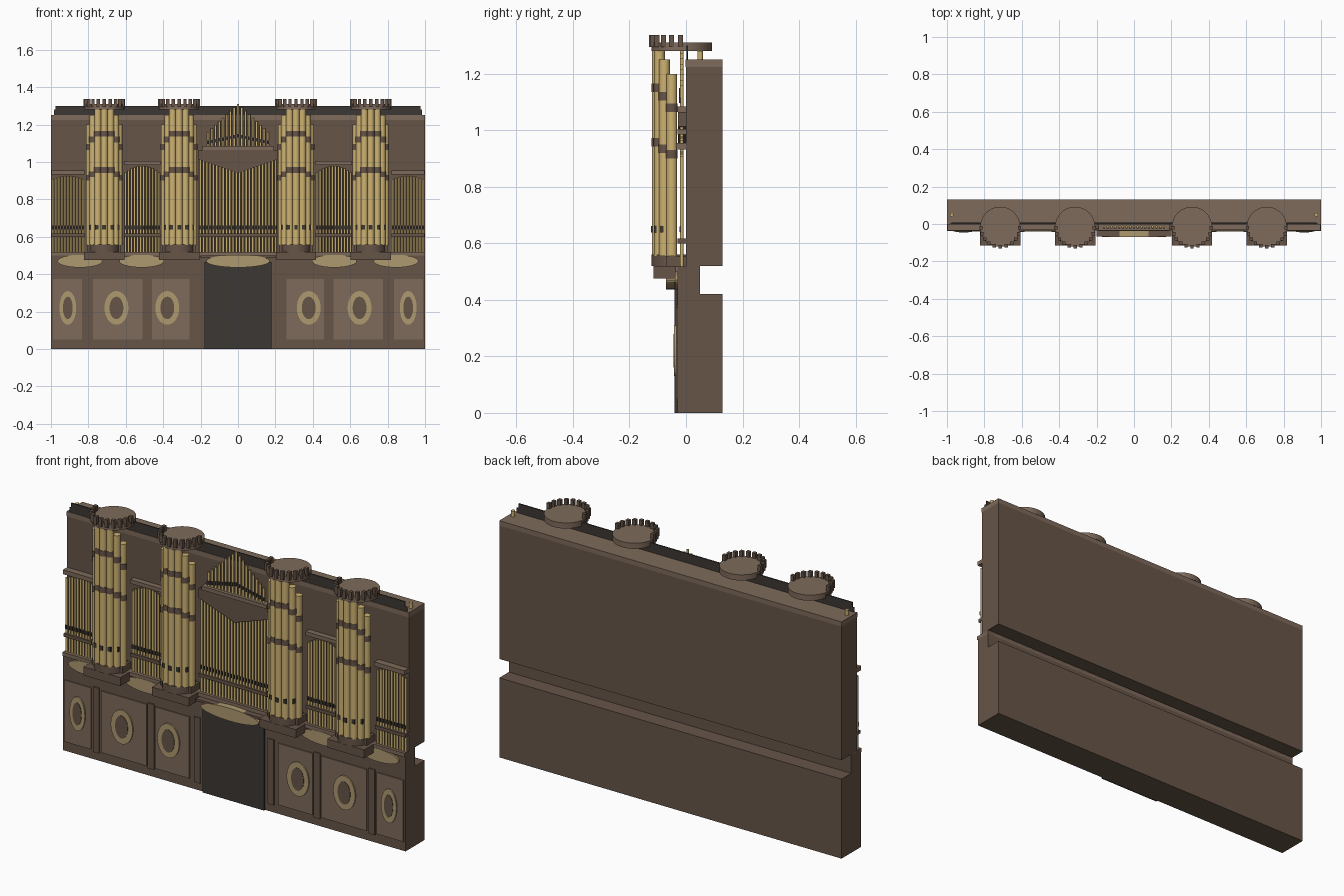
import bpy, bmesh, math
from mathutils import Matrix, Vector

if "Cube" in bpy.data.objects:
    bpy.data.objects.remove(bpy.data.objects["Cube"])


def mat(name, c):
    m = bpy.data.materials.new(name)
    m.diffuse_color = (*c, 1)
    m.use_nodes = True
    m.node_tree.nodes["Principled BSDF"].inputs["Base Color"].default_value = m.diffuse_color
    return m


WOOD = mat("wood", (0.135, 0.09, 0.065))
PANEL = mat("panel_wood", (0.21, 0.145, 0.105))
GOLD = mat("gold", (0.62, 0.45, 0.17))
PALE = mat("pale_gilt", (0.42, 0.32, 0.16))
DARK = mat("dark", (0.045, 0.038, 0.033))


class Part:
    """Collects primitives into one named object."""

    def __init__(self, name, m):
        self.name, self.m, self.bm = name, m, bmesh.new()

    def box(self, x0, x1, y0, y1, z0, z1):
        M = Matrix.Translation(((x0 + x1) / 2, (y0 + y1) / 2, (z0 + z1) / 2)) @ \
            Matrix.Diagonal((x1 - x0, y1 - y0, z1 - z0, 1))
        bmesh.ops.create_cube(self.bm, size=1, matrix=M)

    def cyl(self, x, y, z0, z1, r, n=12):
        bmesh.ops.create_cone(self.bm, cap_ends=True, segments=n, radius1=r, radius2=r,
                              depth=z1 - z0, matrix=Matrix.Translation((x, y, (z0 + z1) / 2)))

    def oval(self, x, z, rx, rz, y0, y1, n=32):
        self.prism([(x + rx * math.cos(2 * math.pi * i / n), z + rz * math.sin(2 * math.pi * i / n))
                    for i in range(n)], y0, y1)

    def prism(self, pts, y0, y1):
        f = self.bm.faces.new([self.bm.verts.new((x, y0, z)) for x, z in pts])
        g = bmesh.ops.extrude_face_region(self.bm, geom=[f])
        for v in g["geom"]:
            if isinstance(v, bmesh.types.BMVert):
                v.co.y = y1

    def done(self, smooth=False):
        bmesh.ops.recalc_face_normals(self.bm, faces=self.bm.faces)
        me = bpy.data.meshes.new(self.name)
        self.bm.to_mesh(me)
        ob = bpy.data.objects.new(self.name, me)
        me.materials.append(self.m)
        bpy.context.collection.objects.link(ob)
        if smooth:
            bpy.ops.object.select_all(action='DESELECT')
            ob.select_set(True)
            bpy.context.view_layer.objects.active = ob
            bpy.ops.object.shade_smooth_by_angle(angle=math.radians(40))


# Case carcass
p = Part("lower_case", WOOD)
p.box(-1, 1, -0.03, 0.13, 0, 0.42)
p.done()
p = Part("waist", WOOD)
p.box(-1, 1, -0.03, 0.05, 0.42, 0.52)
p.done()
p = Part("waist_moulding", PANEL)
p.box(-1, 1, -0.037, 0.05, 0.5, 0.52)
p.done()
p = Part("upper_case", WOOD)
p.box(-1, 1, 0, 0.13, 0.52, 1.225)
p.done()
p = Part("upper_cornice", PANEL)
p.box(-1, 1, -0.002, 0.13, 1.225, 1.25)
p.done()
p = Part("back_board", DARK)
p.box(-0.975, 0.975, 0.001, 0.007, 1.25, 1.3)
p.box(-0.985, 0.985, 0.002, 0.006, 1.25, 1.275)
p.done()
p = Part("corner_pegs", GOLD)
for s in (-1, 1):
    p.cyl(s * 0.975, 0.05, 1.25, 1.28, 0.01)
p.done(True)

# Door and console shelf
p = Part("door", DARK)
p.box(-0.18, 0.18, -0.04, -0.03, 0, 0.465)
p.done()
p = Part("console_shelf", WOOD)
p.box(-0.2, 0.2, -0.068, -0.03, 0.488, 0.5)
p.done()

# Lower panels, stiles, oval rings and gilded ovals
panels = Part("lower_panels", PANEL)
stiles = Part("lower_stiles", WOOD)
rings = Part("oval_rings", PALE)
cores = Part("oval_centres", WOOD)
ovals = Part("waist_ovals", PALE)
for s in (-1, 1):
    for a, b, c, rx in ((0.835, 0.99, 0.91, 0.045), (0.51, 0.775, 0.65, 0.064), (0.26, 0.46, 0.378, 0.064)):
        x0, x1 = sorted((s * a, s * b))
        panels.box(x0, x1, -0.036, -0.03, 0.05, 0.375)
        rings.oval(s * c, 0.22, rx, 0.09, -0.043, -0.03)
        cores.oval(s * c, 0.22, rx * 0.58, 0.06, -0.045, -0.03)
    for c in (0.805, 0.485, 0.215):
        stiles.box(s * c - 0.018, s * c + 0.018, -0.036, -0.03, 0.04, 0.385)
    ovals.oval(s * 0.845, 0.47, 0.12, 0.034, -0.039, -0.03)
    ovals.oval(s * 0.515, 0.47, 0.12, 0.034, -0.039, -0.03)
ovals.oval(0, 0.47, 0.17, 0.034, -0.07, -0.03)
for q in (panels, stiles, rings, cores, ovals):
    q.done()

# Pipe towers
pipes = Part("tower_pipes", GOLD)
bands = Part("tower_bands", WOOD)
mouths = Part("tower_mouths", DARK)
bases = Part("tower_bases", WOOD)
caps = Part("tower_caps", PANEL)
teeth = Part("tower_crown_teeth", WOOD)
for cx in (-0.715, -0.315, 0.31, 0.71):
    bases.box(cx - 0.108, cx + 0.108, -0.115, -0.03, 0.475, 0.52)
    bases.cyl(cx, -0.04, 0.52, 0.56, 0.082, 24)
    bases.box(cx - 0.09, cx + 0.09, -0.07, 0.0, 0.52, 0.555)
    for dx, y, top, b1, b2 in ((0, -0.102, 1.285, 1.15, 0.957), (0.034, -0.094, 1.285, 1.15, 0.957),
                               (0.06, -0.076, 1.25, 1.12, 0.935), (0.078, -0.05, 1.2, 1.08, 0.915)):
        for s in ((1,) if dx == 0 else (-1, 1)):
            x = cx + s * dx
            pipes.cyl(x, y, 0.555, top, 0.019, 16)
            for z in (b1, b2):
                bands.cyl(x, y, z - 0.015, z + 0.015, 0.0205, 16)
            if dx < 0.07:
                d = (Vector((x, y, 0)) - Vector((cx, -0.03, 0))).normalized()
                mx, my = x + d.x * 0.015, y + d.y * 0.015
                mouths.box(mx - 0.009, mx + 0.009, my - 0.006, my + 0.006, 0.638, 0.662)
    caps.cyl(cx, -0.015, 1.28, 1.31, 0.107, 40)
    for i in range(11):
        a = math.pi * (1 + i / 10)
        x, y = cx + 0.103 * math.cos(a), -0.02 + 0.102 * math.sin(a)
        teeth.box(x - 0.009, x + 0.009, y - 0.009, y + 0.009, 1.295, 1.338)
for q, sm in ((pipes, 1), (bands, 1), (mouths, 0), (bases, 1), (caps, 1), (teeth, 0)):
    q.done(sm)

# Flat pipe fields with rails and mouths
flats = Part("flat_pipes", GOLD)
rails = Part("pipe_rails", WOOD)
fm = Part("flat_pipe_mouths", DARK)
corn = Part("field_cornices", PANEL)


def field(x0, x1, n, height):
    step = (x1 - x0) / n
    for i in range(n):
        x = x0 + step * (i + 0.5)
        flats.cyl(x, -0.015, 0.52, height((i + 0.5) / n * 2 - 1), step * 0.38, 10)
        fm.box(x - step * 0.3, x + step * 0.3, -0.0235, -0.015, 0.64, 0.66)
    rails.box(x0, x1, -0.03, 0, 0.6, 0.617)


for s in (-1, 1):
    a, b = sorted((s * 0.82, s * 0.998))
    field(a, b, 11, lambda t: 0.925 - 0.02 * t * t)
    corn.box(a, b, -0.035, 0, 0.932, 0.955)
    a, b = sorted((s * 0.415, s * 0.61))
    field(a, b, 12, lambda t: 0.978 - 0.04 * t * t)
    corn.box(a, b, -0.03, 0, 0.985, 1.005)
field(-0.21, 0.21, 24, lambda t: 0.945 + 0.07 * abs(t))
corn.box(-0.19, 0.19, -0.035, 0, 1.065, 1.085)

# Pointed pelmet over the central field
p = Part("centre_pelmet", WOOD)
p.prism([(-0.21, 1.065), (-0.21, 1.013), (0, 0.94), (0.21, 1.013), (0.21, 1.065)], -0.028, 0)
p.done()

# Small upper pipes over the centre
for i in range(-8, 9):
    t = abs(i) / 8
    x = i * 0.02
    flats.cyl(x, -0.015, 1.08, 1.31 - 0.15 * t, 0.0065, 10)
    z = 1.14 - 0.035 * t
    fm.box(x - 0.006, x + 0.006, -0.024, -0.015, z - 0.009, z + 0.009)
for q, sm in ((flats, 1), (rails, 0), (fm, 0), (corn, 0)):
    q.done(sm)
